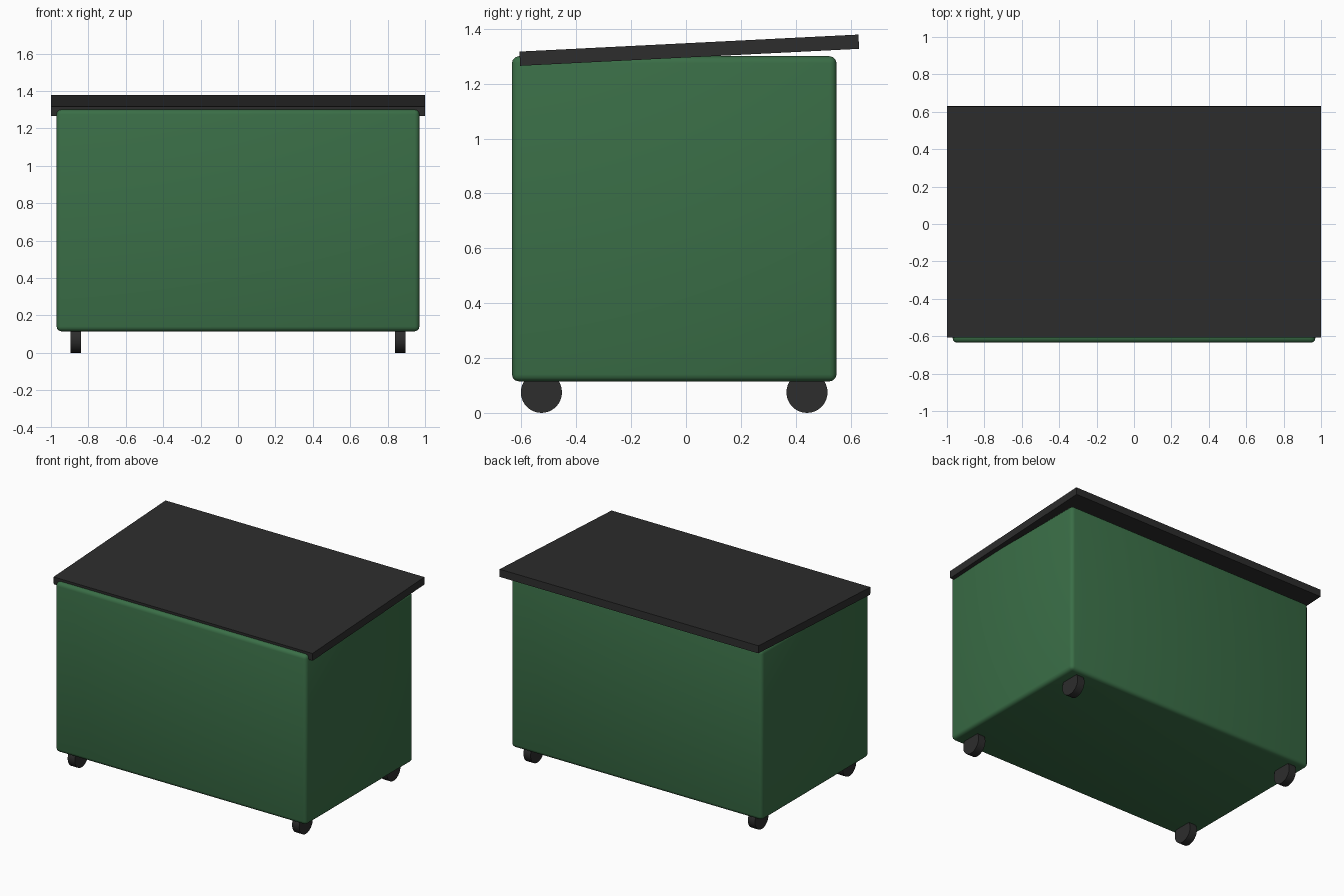
import bpy
from math import radians

default = bpy.data.objects.get("Cube")
if default:
    bpy.data.objects.remove(default, do_unlink=True)


def make_material(name, color):
    mat = bpy.data.materials.new(name)
    mat.use_nodes = True
    mat.diffuse_color = color
    mat.node_tree.nodes["Principled BSDF"].inputs["Base Color"].default_value = color
    return mat


GREEN = make_material("bin green", (0.042, 0.155, 0.062, 1))
BLACK = make_material("dark rubber", (0.026, 0.026, 0.026, 1))


def finish(name, mat):
    obj = bpy.context.object
    obj.name = obj.data.name = name
    obj.data.materials.append(mat)
    return obj


def box(name, size, center, mat, tilt=0):
    bpy.ops.mesh.primitive_cube_add(size=1, location=center)
    obj = finish(name, mat)
    obj.scale = size
    bpy.ops.object.transform_apply(location=False, rotation=False, scale=True)
    obj.rotation_euler.x = tilt
    return obj


# Container body with softly rounded edges
body_y = -0.043
body = box("container_body", (1.94, 1.183, 1.185), (0, body_y, 0.7075), GREEN)
bevel = body.modifiers.new("rounded_edges", "BEVEL")
bevel.width = 0.025
bevel.segments = 3
bpy.ops.object.shade_smooth()

# Flat lid, tipped up towards the back
box("lid", (2.0, 1.237, 0.052), (0, 0.012, 1.322), BLACK, radians(2.87))

# Four wheels, partly sunk into the floor of the body
for side, x in (("left", 0.867), ("right", -0.867)):
    for end, dy in (("front", -0.484), ("back", 0.484)):
        bpy.ops.mesh.primitive_cylinder_add(
            vertices=32, radius=0.075, depth=0.055,
            location=(x, body_y + dy, 0.075), rotation=(0, radians(90), 0))
        finish(f"{end}_{side}_wheel", BLACK)
        bpy.ops.object.shade_smooth_by_angle(angle=radians(30))
